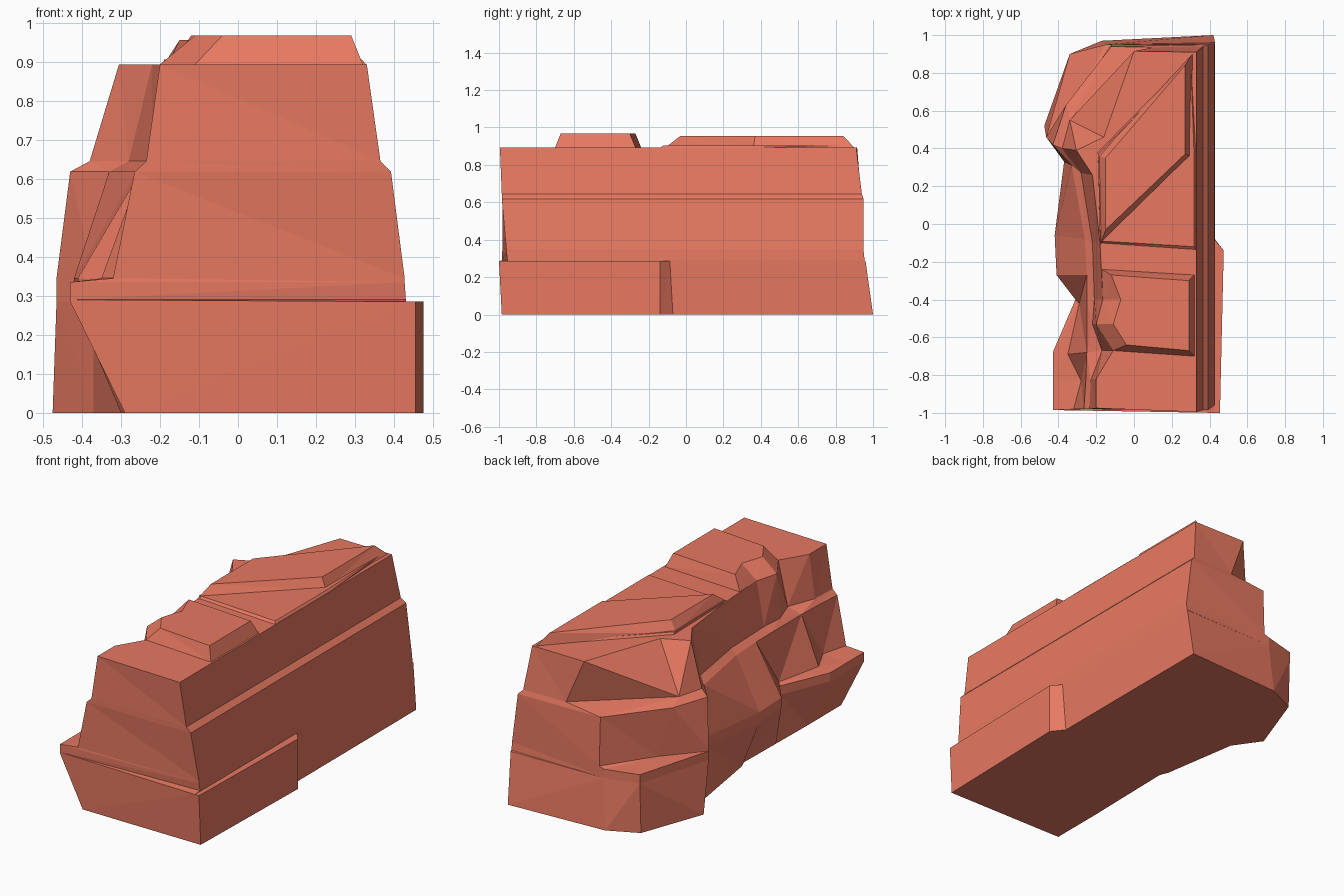
import bpy, bmesh

clay = bpy.data.materials.new("red_rock")
clay.diffuse_color = (0.80, 0.19, 0.12, 1)


def loft(name, rings, bottom=True):
    """Skin a stack of (z, outline) rings with equal point counts into a flat-shaded rock."""
    bm = bmesh.new()
    loops = [[bm.verts.new((x, y, z)) for x, y in pts] for z, pts in rings]
    n = len(loops[0])
    for lo, hi in zip(loops, loops[1:]):
        for i in range(n):
            j = (i + 1) % n
            bm.faces.new((lo[i], lo[j], hi[j], hi[i]))
    bm.faces.new(loops[-1])
    if bottom:
        bm.faces.new(loops[0][::-1])
    bmesh.ops.triangulate(bm, faces=bm.faces[:])
    bmesh.ops.recalc_face_normals(bm, faces=bm.faces[:])
    mesh = bpy.data.meshes.new(name)
    bm.to_mesh(mesh)
    bm.free()
    mesh.materials.append(clay)
    obj = bpy.data.objects.new(name, mesh)
    bpy.context.collection.objects.link(obj)
    return obj


def outline(left, right, front, back):
    """Close a craggy left edge with the straight front, right and back walls."""
    return [(right, front), (right, back)] + left[::-1]


# Craggy left edge of each stratum, front to back
foot = [(-.29, -.98), (-.29, -.83), (-.29, -.68), (-.285, -.40), (-.28, -.12),
        (-.30, -.07), (-.37, .37), (-.475, .52), (-.34, .89), (-.17, .97)]
ledge = [(-.43, -.985), (-.43, -.83), (-.43, -.68), (-.31, -.40), (-.41, -.27),
         (-.42, -.06), (-.37, .33), (-.465, .46), (-.34, .90), (-.15, .95)]
middle = [(-.32, -.98), (-.28, -.83), (-.35, -.69), (-.29, -.42)] + ledge[4:8] + [
    (-.30, .68), (-.12, .95)]
shoulder = [(-.265, -.98), (-.255, -.83), (-.25, -.68), (-.25, -.40), (-.25, -.27),
            (-.26, -.08), (-.33, .31), (-.43, .42), (-.36, .63), (-.12, .94)]
upper = [(-.235, -.98), (-.23, -.83), (-.17, -.67), (-.22, -.53), (-.21, -.40),
         (-.22, -.10), (-.28, .27), (-.38, .40), (-.34, .55), (.10, .935)]
rim = [(-.20, -.975), (-.20, -.82), (-.11, -.67), (-.20, -.53), (-.165, -.40),
       (-.18, -.10), (-.22, .26), (-.305, .39), (-.16, .46), (0, .915)]

# Main body: three strata separated by ledges
loft("cliff_body", [
    (0.0, outline(foot, .42, -.985, 1.0)),
    (.285, outline(ledge, .43, -1.0, .96)),
    (.29, outline(ledge, .43, -.955, .955)),
    (.335, outline(ledge, .427, -.96, .95)),
    (.345, outline(middle, .427, -.96, .95)),
    (.618, outline(shoulder, .392, -.985, .95)),
    (.645, outline(upper, .365, -.985, .94)),
    (.893, outline(rim, .33, -.995, .91)),
])

# Slab along the lower right side
loft("side_slab", [
    (0.0, [(.40, -.985), (.455, -.985), (.475, -.14), (.42, -.07), (.40, -.07)]),
    (.285, [(.40, -1.0), (.455, -1.0), (.475, -.14), (.425, -.08), (.40, -.08)]),
])

# Raised blocks on the summit
loft("front_summit_block", [
    (.893, [(-.11, -.67), (.32, -.70), (.32, -.27), (-.17, -.24), (-.165, -.40), (-.20, -.53)]),
    (.967, [(-.04, -.64), (.29, -.67), (.29, -.30), (-.12, -.27), (-.07, -.40), (-.11, -.53)]),
], bottom=False)
loft("summit_step", [
    (.893, [(-.18, -.10), (.328, -.135), (.328, .36), (.30, .88), (-.19, .38)]),
    (.905, [(-.18, -.09), (.318, -.12), (.318, .36), (.30, .87), (-.19, .37)]),
], bottom=False)
loft("rear_summit_block", [
    (.893, [(-.18, -.11), (.30, .36), (.31, .90), (-.19, .36)]),
    (.955, [(-.15, -.03), (.27, .37), (.27, .84), (-.15, .35)]),
], bottom=False)
